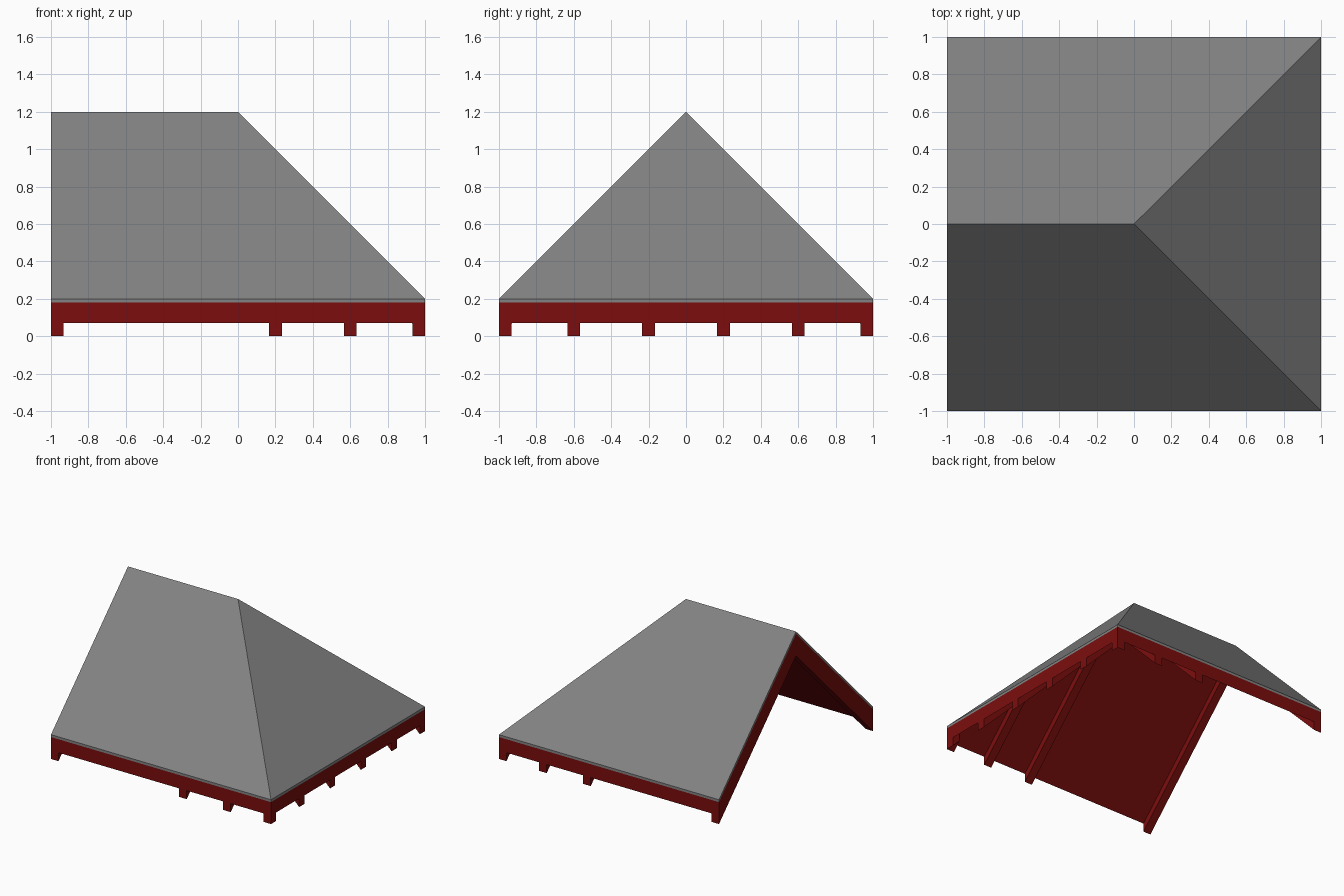
import bpy, bmesh

if "Cube" in bpy.data.objects:
    bpy.data.objects.remove(bpy.data.objects["Cube"])

BEAM = 0.068          # rafter width
BOARD, TILE, TOP = 0.07, 0.18, 0.2   # layer heights at the eave


def material(name, color):
    mat = bpy.data.materials.new(name)
    mat.use_nodes = True
    mat.diffuse_color = color
    mat.node_tree.nodes["Principled BSDF"].inputs["Base Color"].default_value = color
    return mat


grey = material("grey_tiles", (0.225, 0.225, 0.225, 1))
red = material("red_wood", (0.2, 0.004, 0.004, 1))


def rise(x, y):
    """Height gained from the nearest eave; the -x end is an open gable."""
    return min(1 - abs(y), 1 - x)


def layer(name, plan, faces, low, high, mat):
    """Solid sheet that follows the roof slopes between two offsets."""
    bm = bmesh.new()
    verts = [bm.verts.new((x, y, low + rise(x, y))) for x, y in plan]
    made = [bm.faces.new([verts[i] for i in f]) for f in faces]
    grown = bmesh.ops.extrude_face_region(bm, geom=made, use_keep_orig=True)
    for v in grown["geom"]:
        if isinstance(v, bmesh.types.BMVert):
            v.co.z += high - low
    bmesh.ops.recalc_face_normals(bm, faces=bm.faces)
    mesh = bpy.data.meshes.new(name)
    bm.to_mesh(mesh)
    bm.free()
    mesh.materials.append(mat)
    obj = bpy.data.objects.new(name, mesh)
    bpy.context.collection.objects.link(obj)


# Roof covering and the boards under it: two long slopes and one hip
plan = [(-1, -1), (1, -1), (1, 1), (-1, 1), (-1, 0), (0, 0)]
slopes = [(0, 1, 5, 4), (1, 2, 5), (2, 3, 4, 5)]
layer("roof_tiles", plan, slopes, TILE, TOP, grey)
layer("roof_boards", plan, slopes, BOARD, TILE, red)

# Rafters under the front and back slopes, ending at the ridge or hip line
edge = 1 - BEAM / 2
for c in (-edge, 0.2, 0.6, edge):
    a, b = c - BEAM / 2, c + BEAM / 2
    for side, label in ((-1, "front"), (1, "back")):
        shape = [(a, side), (b, side), (b, side * max(b, 0)), (a, side * max(a, 0))]
        if b > 0.999:
            shape.pop(2)
        layer(label + "_rafter", shape, [range(len(shape))], 0, BOARD, red)

# Rafters under the hip slope
for c in (-edge, -0.6, -0.2, 0.2, 0.6, edge):
    a, b = c - BEAM / 2, c + BEAM / 2
    shape = [(1, a), (1, b), (abs(b), b), (abs(a), a)]
    if b > 0.999:
        shape.pop(2)
    elif a < -0.999:
        shape.pop(3)
    layer("hip_rafter", shape, [range(len(shape))], 0, BOARD, red)
